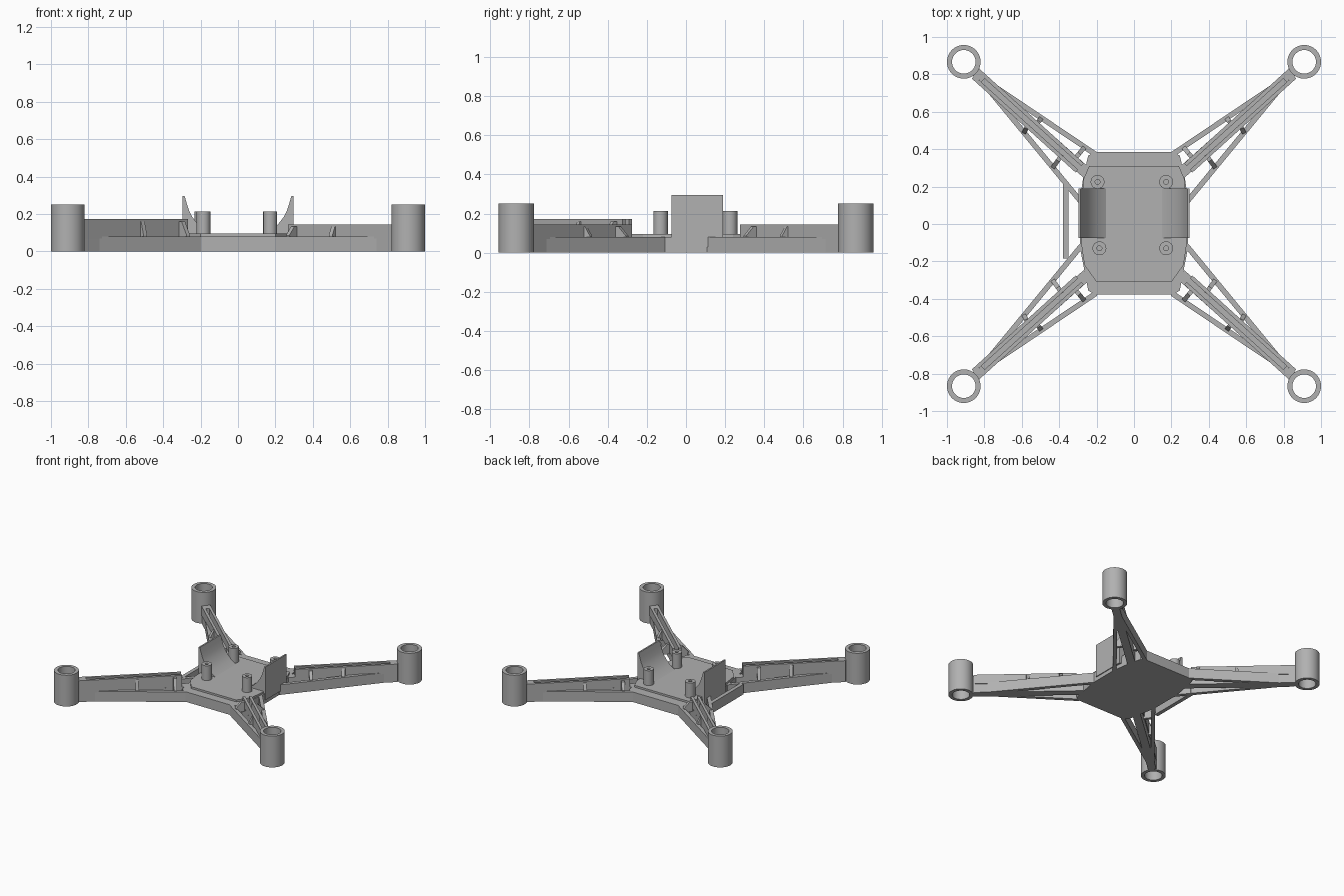
import bpy, bmesh, math
from mathutils import Vector

if "Cube" in bpy.data.objects:
    bpy.data.objects.remove(bpy.data.objects["Cube"])

grey = bpy.data.materials.new("plain grey")
grey.use_nodes = True
COLOR = (0.44, 0.44, 0.44, 1)
grey.diffuse_color = COLOR
grey.node_tree.nodes["Principled BSDF"].inputs["Base Color"].default_value = COLOR


def finish(name, bm, smooth=False):
    bmesh.ops.recalc_face_normals(bm, faces=bm.faces)
    mesh = bpy.data.meshes.new(name)
    bm.to_mesh(mesh)
    bm.free()
    mesh.materials.append(grey)
    ob = bpy.data.objects.new(name, mesh)
    bpy.context.scene.collection.objects.link(ob)
    if smooth:
        bpy.ops.object.select_all(action='DESELECT')
        ob.select_set(True)
        bpy.context.view_layer.objects.active = ob
        bpy.ops.object.shade_smooth_by_angle(angle=math.radians(35))
    return ob


def extrude(name, points, offset, smooth=False):
    """Extrude a closed 3D outline along an offset."""
    bm = bmesh.new()
    face = bm.faces.new([bm.verts.new(p) for p in points])
    made = bmesh.ops.extrude_face_region(bm, geom=[face])
    verts = [v for v in made["geom"] if isinstance(v, bmesh.types.BMVert)]
    bmesh.ops.translate(bm, verts=verts, vec=offset)
    return finish(name, bm, smooth)


def slab(name, outline, z0, z1):
    return extrude(name, [(x, y, z0) for x, y in outline], (0, 0, z1 - z0))


def beam(name, a, b, width, z0, z1, shift=0):
    """Upright bar between two plan points, optionally shifted sideways."""
    a, b = Vector(a), Vector(b)
    d = (b - a).normalized()
    n = Vector((-d.y, d.x))
    lo, hi = n * (shift - width / 2), n * (shift + width / 2)
    return slab(name, [a + lo, b + lo, b + hi, a + hi], z0, z1)


def tube(name, center, outer, inner, z0, z1, floor, sides=40):
    """Round sleeve; the bore stops at floor."""
    bm = bmesh.new()
    loops = []
    for r, z in ((inner, floor), (inner, z1), (outer, z1), (outer, z0), (inner, z0)):
        loops.append([bm.verts.new((center[0] + r * math.cos(math.tau * i / sides),
                                    center[1] + r * math.sin(math.tau * i / sides), z))
                      for i in range(sides)])
    if floor > z0:
        bm.faces.new(loops[0])
        bm.faces.new(loops[-1])
    else:
        loops[-1] = loops[0]
    for p, q in zip(loops, loops[1:]):
        for i in range(sides):
            j = (i + 1) % sides
            bm.faces.new((p[i], p[j], q[j], q[i]))
    bmesh.ops.remove_doubles(bm, verts=bm.verts, dist=1e-6)
    return finish(name, bm, True)


def gusset(name, foot, head, top):
    """Tapered web from the low bar up to the spine wall."""
    foot, head = Vector(foot), Vector(head)
    d = (head - foot).normalized()
    n = Vector((-d.y, d.x, 0)) * 0.024
    mid = foot.lerp(head, 0.55)
    pts = [(*foot, 0.055), (*head, 0.055), (*head, top), (*mid, top), (*foot, 0.085)]
    extrude(name, [Vector(p) - n / 2 for p in pts], n)


# Central body: base plate and raised deck
half = [(0.21, 0.385), (0.245, 0.365), (0.27, 0.26), (0.29, 0.12),
        (0.29, -0.12), (0.265, -0.25), (0.245, -0.355), (0.21, -0.378)]
slab("base_plate", half + [(-x, y) for x, y in reversed(half)], 0, 0.08)
half = [(0.24, 0.31), (0.27, 0.24), (0.28, 0.12), (0.28, -0.12), (0.265, -0.22), (0.2, -0.31)]
slab("raised_deck", half + [(-x, y) for x, y in reversed(half)], 0.075, 0.095)

# Screw posts
for i, (x, y) in enumerate([(-0.195, 0.225), (0.172, 0.225), (-0.185, -0.13), (0.172, -0.13)]):
    tube(f"screw_post_{i + 1}", (x, y), 0.037, 0.013, 0.08, 0.213, 0.12, 24)

# Curved side clips that hold the battery
profile = [(0.297, 0.03), (0.297, 0.295), (0.285, 0.295), (0.275, 0.26), (0.262, 0.22),
           (0.245, 0.185), (0.222, 0.155), (0.195, 0.125), (0.15, 0.095), (0.15, 0.07), (0.28, 0.03)]
for side, s in (("left", 1), ("right", -1)):
    extrude(f"{side}_clip", [(s * x, -0.075, z) for x, z in profile], (0, 0.265, 0), True)

# Strut joining the two arms on the right side
beam("side_strut", (-0.365, -0.185), (-0.365, 0.225), 0.03, 0, 0.08)

# Four arms, each with a channel spine, two low bars, webs and a motor sleeve
for sx in (1, -1):
    for sy in (1, -1):
        tag = ("back_" if sy > 0 else "front_") + ("left" if sx > 0 else "right")
        top = 0.172 if (sx, sy) == (-1, -1) else 0.145

        def m(x, y):
            return (sx * x, sy * y)

        tube(f"{tag}_motor_sleeve", m(0.91, 0.867), 0.09, 0.063, 0, 0.25, 0)

        inner, outer = m(0.29, 0.3), m(0.845, 0.802)
        beam(f"{tag}_spine_floor", m(0.25, 0.27), outer, 0.06, 0, 0.08)
        for k, shift in enumerate((-0.023, 0.023)):
            beam(f"{tag}_spine_wall_{k + 1}", inner, outer, 0.02, 0.07, top, shift)

        # Flared neck where the arm meets the sleeve
        slab(f"{tag}_neck", [m(0.79, 0.785), m(0.82, 0.815), m(0.832, 0.84),
                             m(0.855, 0.83), m(0.875, 0.8), m(0.85, 0.785), m(0.815, 0.76)],
             0, top)

        beam(f"{tag}_end_bar", m(0.205, 0.372), m(0.77, 0.752), 0.028, 0, 0.08)
        beam(f"{tag}_side_bar", m(0.28, 0.115), m(0.78, 0.722), 0.028, 0, 0.08)
        slab(f"{tag}_arm_floor", [m(0.6, 0.64), m(0.79, 0.775), m(0.82, 0.755), m(0.67, 0.585)],
             0, 0.075)

        webs = [((0.495, 0.567), (0.52, 0.535)), ((0.265, 0.41), (0.315, 0.35)),
                ((0.59, 0.485), (0.565, 0.53)), ((0.435, 0.3), (0.385, 0.37))]
        for k, (foot, head) in enumerate(webs):
            gusset(f"{tag}_web_{k + 1}", m(*foot), m(*head), top - 0.012)
